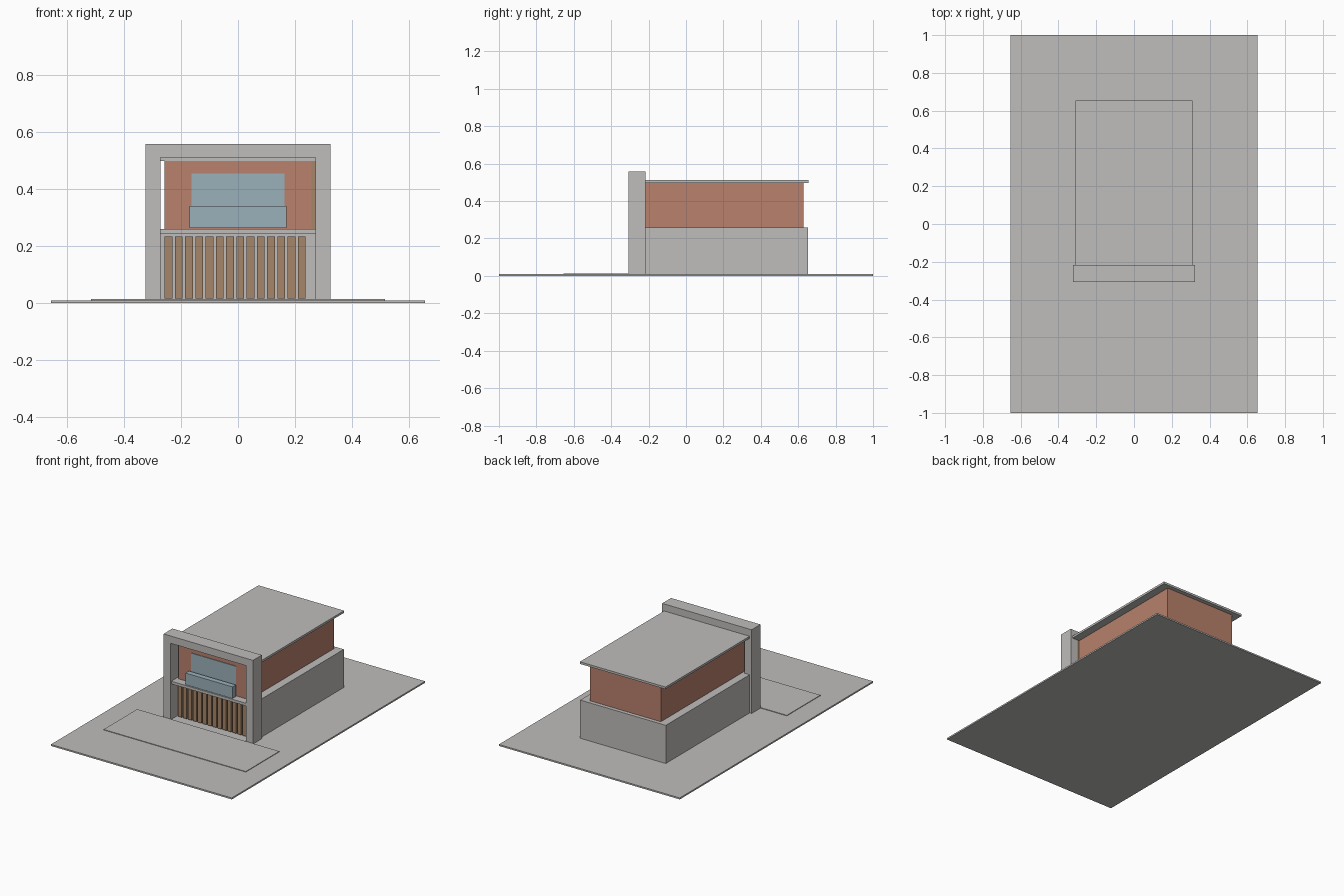
import bpy
import bmesh

cube = bpy.data.objects.get("Cube")
if cube:
    bpy.data.objects.remove(cube, do_unlink=True)


def material(name, rgb):
    m = bpy.data.materials.new(name)
    m.use_nodes = True
    m.diffuse_color = (*rgb, 1)
    m.node_tree.nodes["Principled BSDF"].inputs["Base Color"].default_value = (*rgb, 1)
    return m


CONCRETE = material("concrete", (0.52, 0.51, 0.50))
BRICK = material("terracotta", (0.48, 0.22, 0.15))
WOOD = material("timber", (0.38, 0.24, 0.14))
GLASS = material("blue glass", (0.33, 0.44, 0.49))


def add_boxes(name, mat, *boxes):
    """One object made of boxes, each given as its x, y and z ranges."""
    bm = bmesh.new()
    for ranges in boxes:
        verts = bmesh.ops.create_cube(bm, size=1)["verts"]
        for v in verts:
            for i, (low, high) in enumerate(ranges):
                v.co[i] = low if v.co[i] < 0 else high
    mesh = bpy.data.meshes.new(name)
    bm.to_mesh(mesh)
    bm.free()
    mesh.materials.append(mat)
    obj = bpy.data.objects.new(name, mesh)
    bpy.context.collection.objects.link(obj)
    return obj


def sym(half):
    return (-half, half)


GROUND = 0.01
FLOOR = 0.26
CEILING = 0.498
FRONT, BACK = -0.308, -0.216   # depth of the portal frame
OPEN = 0.272                   # half width of the portal opening

# Site
add_boxes("ground_slab", CONCRETE, (sym(0.655), sym(1), (0, GROUND)))
add_boxes("front_paving", CONCRETE, (sym(0.515), (-0.655, FRONT), (GROUND, 0.014)))

# House volumes
add_boxes("lower_storey", CONCRETE, (sym(0.31), (BACK, 0.652), (GROUND, FLOOR)))
add_boxes("lower_front_wall", CONCRETE, (sym(OPEN), (-0.235, BACK), (GROUND, FLOOR)))
add_boxes("upper_storey", BRICK, (sym(0.257), (-0.25, 0.627), (FLOOR, CEILING)))
add_boxes("roof_slab", CONCRETE, (sym(0.31), (BACK, 0.655), (CEILING, 0.512)),
          (sym(OPEN), (-0.25, BACK), (CEILING, 0.512)))

# Portal frame: two posts and a lintel swept as one outline
profile = [(-0.324, GROUND), (-0.324, 0.558), (0.324, 0.558), (0.324, GROUND),
           (OPEN, GROUND), (OPEN, 0.51), (-OPEN, 0.51), (-OPEN, GROUND)]
bm = bmesh.new()
face = bm.faces.new([bm.verts.new((x, FRONT, z)) for x, z in profile])
swept = bmesh.ops.extrude_face_region(bm, geom=[face])["geom"]
bmesh.ops.translate(bm, vec=(0, BACK - FRONT, 0),
                    verts=[g for g in swept if isinstance(g, bmesh.types.BMVert)])
bmesh.ops.recalc_face_normals(bm, faces=bm.faces)
frame_mesh = bpy.data.meshes.new("portal_frame")
bm.to_mesh(frame_mesh)
bm.free()
frame_mesh.materials.append(CONCRETE)
bpy.context.collection.objects.link(bpy.data.objects.new("portal_frame", frame_mesh))

# Balcony and glazing
add_boxes("balcony_slab", CONCRETE, (sym(OPEN), (-0.302, BACK), (0.242, FLOOR)))
add_boxes("balcony_glass", GLASS, (sym(0.17), (-0.30, -0.265), (FLOOR + 0.004, 0.34)))
add_boxes("upper_window", GLASS, (sym(0.162), (-0.254, -0.249), (0.27, 0.455)))
add_boxes("side_timber_post", WOOD, ((0.257, OPEN), (-0.25, BACK), (FLOOR, CEILING)))

# Timber slats across the ground floor
slats = []
for i in range(14):
    x = -0.257 + i * 0.0359
    slats.append(((x, x + 0.027), (-0.255, -0.234), (0.016, 0.233)))
add_boxes("timber_slats", WOOD, *slats)
